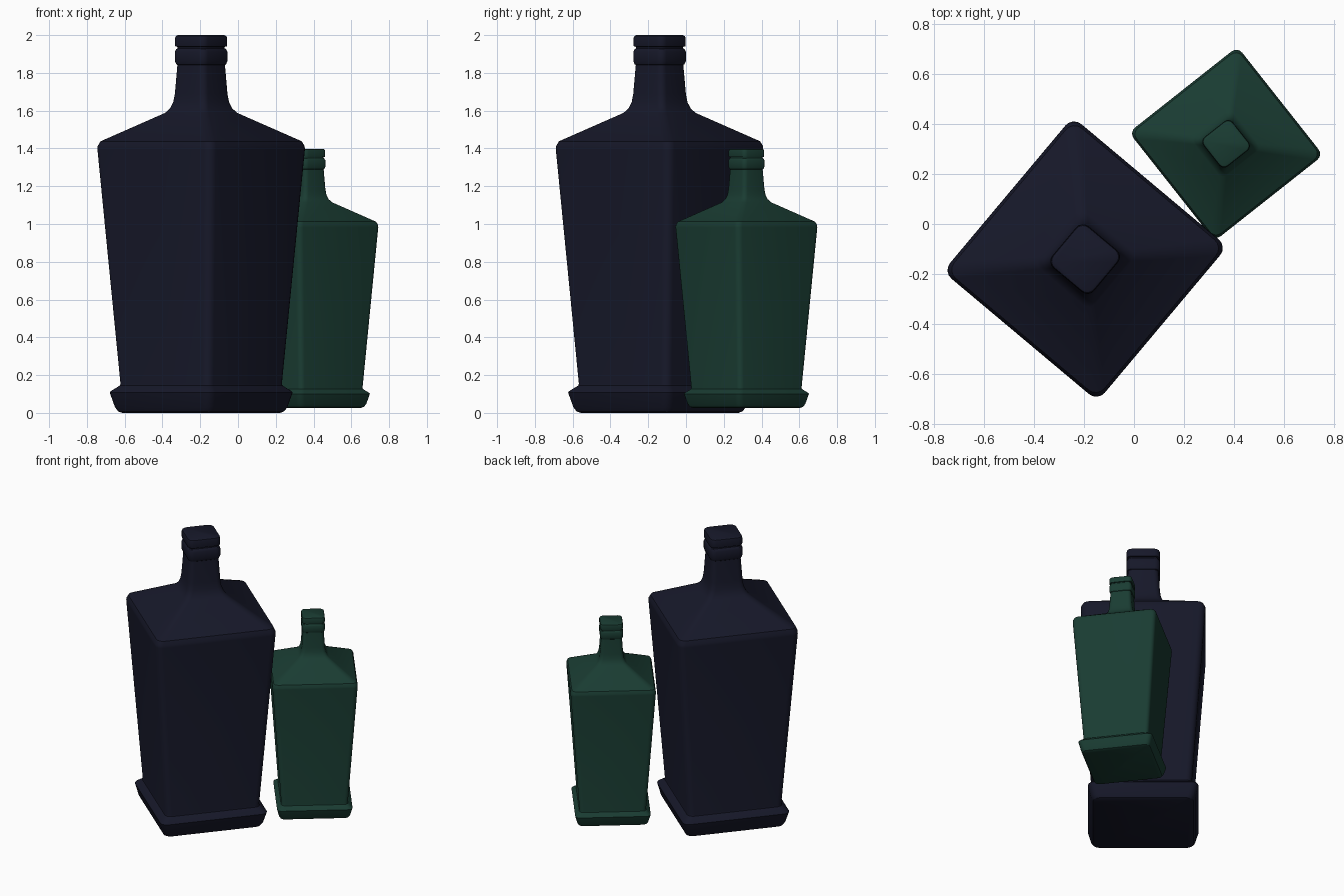
import bpy, bmesh
from math import radians, sin, cos, pi
from mathutils import Matrix

if "Cube" in bpy.data.objects:
    bpy.data.objects.remove(bpy.data.objects["Cube"])

# Profiles: (half width, height, corner radius)
BOTTLE = [(0.308, 0.0, 0.04), (0.325, 0.008, 0.045), (0.337, 0.03, 0.045),
          (0.357, 0.108, 0.045), (0.353, 0.115, 0.045), (0.317, 0.145, 0.04),
          (0.315, 0.155, 0.04), (0.403, 1.395, 0.045), (0.402, 1.412, 0.045),
          (0.391, 1.438, 0.045), (0.146, 1.588, 0.035), (0.127, 1.612, 0.035),
          (0.115, 1.645, 0.035), (0.109, 1.69, 0.035), (0.099, 1.842, 0.033),
          (0.103, 1.845, 0.033), (0.109, 1.862, 0.035), (0.109, 1.912, 0.035),
          (0.103, 1.926, 0.033), (0.098, 1.93, 0.033)]
STOPPER = [(0.098, 1.928, 0.033), (0.098, 1.938, 0.033), (0.107, 1.94, 0.035),
           (0.108, 1.945, 0.035), (0.108, 1.985, 0.035), (0.105, 1.995, 0.035),
           (0.097, 2.0, 0.033)]
CORNER_STEPS = 4


def rounded_square(half, radius):
    pts = []
    for q in range(4):
        mid = q * pi / 2 + pi / 4
        cx = (half - radius) * 2 ** 0.5 * cos(mid)
        cy = (half - radius) * 2 ** 0.5 * sin(mid)
        for s in range(CORNER_STEPS + 1):
            a = q * pi / 2 + s / CORNER_STEPS * pi / 2
            pts.append((cx + radius * cos(a), cy + radius * sin(a)))
    return pts


def loft(name, profile, matrix, mat):
    bm = bmesh.new()
    rings = [[bm.verts.new((x, y, z)) for x, y in rounded_square(h, r)]
             for h, z, r in profile]
    n = len(rings[0])
    for a, b in zip(rings, rings[1:]):
        for i in range(n):
            j = (i + 1) % n
            bm.faces.new((a[i], a[j], b[j], b[i]))
    bm.faces.new(rings[0][::-1])
    bm.faces.new(rings[-1])
    bmesh.ops.recalc_face_normals(bm, faces=bm.faces[:])
    mesh = bpy.data.meshes.new(name)
    bm.to_mesh(mesh)
    bm.free()
    mesh.materials.append(mat)
    ob = bpy.data.objects.new(name, mesh)
    ob.matrix_world = matrix
    bpy.context.collection.objects.link(ob)
    bpy.ops.object.select_all(action='DESELECT')
    ob.select_set(True)
    bpy.context.view_layer.objects.active = ob
    bpy.ops.object.shade_smooth_by_angle(angle=radians(30))


def bottle(prefix, location, angle, scale, colour):
    mat = bpy.data.materials.new(prefix + "_glass")
    mat.diffuse_color = colour
    mat.use_nodes = True
    mat.node_tree.nodes["Principled BSDF"].inputs["Base Color"].default_value = mat.diffuse_color
    m = (Matrix.Translation(location) @ Matrix.Rotation(radians(angle), 4, 'Z')
         @ Matrix.Scale(scale, 4))
    loft(prefix + "_bottle", BOTTLE, m, mat)
    loft(prefix + "_stopper", STOPPER, m, mat)


# Large navy bottle and small green bottle
bottle("large", (-0.195, -0.14, 0), 50, 1.0, (0.008, 0.009, 0.022, 1))
bottle("small", (0.3675, 0.32, 0.027), 38.3, 0.685, (0.010, 0.045, 0.032, 1))
